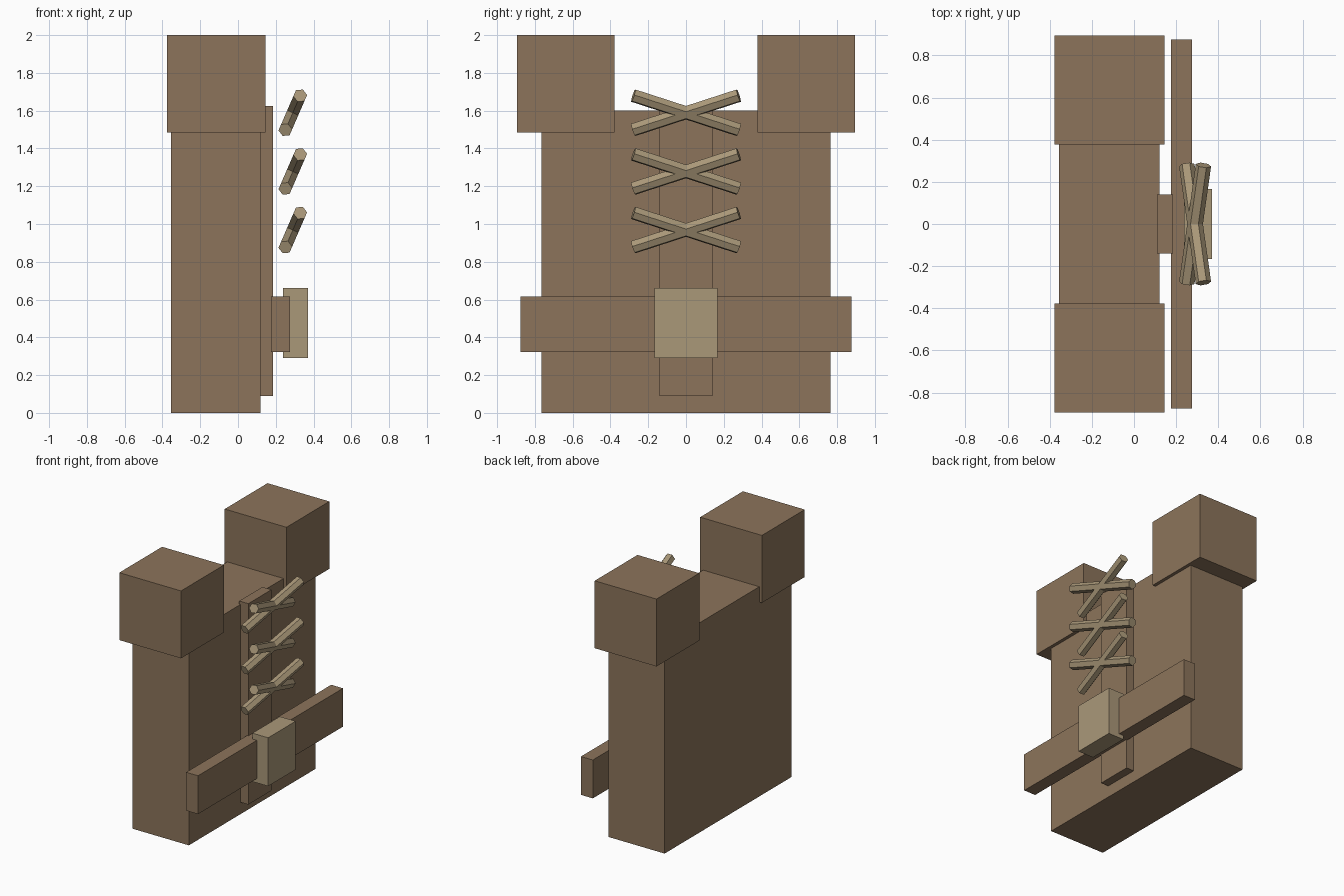
import bpy
from math import radians

default = bpy.data.objects.get("Cube")
if default:
    bpy.data.objects.remove(default, do_unlink=True)


def make_material(name, rgb):
    # 8-bit display colour to linear
    lin = [(c / 255 / 12.92) if c < 11 else ((c / 255 + 0.055) / 1.055) ** 2.4 for c in rgb]
    mat = bpy.data.materials.new(name)
    mat.use_nodes = True
    mat.diffuse_color = (*lin, 1)
    bsdf = next(n for n in mat.node_tree.nodes if n.type == 'BSDF_PRINCIPLED')
    bsdf.inputs["Base Color"].default_value = (*lin, 1)
    bsdf.inputs["Roughness"].default_value = 0.9
    return mat


leather = make_material("brown leather", (140, 116, 91))
tan = make_material("tan cord", (170, 152, 121))


def box(name, x, y, z, mat):
    """Box given by its (min, max) range on each axis."""
    ranges = (x, y, z)
    bpy.ops.mesh.primitive_cube_add(size=1, location=[(a + b) / 2 for a, b in ranges])
    ob = bpy.context.object
    ob.name = name
    ob.scale = [b - a for a, b in ranges]
    bpy.ops.object.transform_apply(location=False, rotation=False, scale=True)
    ob.data.materials.append(mat)
    return ob


def rod(name, location, swing):
    """Six-sided lace, swung sideways and leaning with the chest."""
    bpy.ops.mesh.primitive_cylinder_add(
        vertices=6, radius=0.037, depth=0.592, location=location,
        rotation=(radians(swing), radians(23.5), 0))
    ob = bpy.context.object
    ob.name = name
    ob.data.materials.append(tan)


# Torso and front strip
box("torso", (-0.355, 0.12), (-0.765, 0.765), (0, 1.602), leather)
box("front_strip", (0.108, 0.185), (-0.14, 0.14), (0.09, 1.625), leather)

# Shoulder pads
box("shoulder_pad_a", (-0.377, 0.145), (-0.895, -0.378), (1.485, 2), leather)
box("shoulder_pad_b", (-0.377, 0.145), (0.378, 0.895), (1.485, 2), leather)

# Belt and buckle
box("belt", (0.175, 0.275), (-0.875, 0.875), (0.322, 0.615), leather)
box("buckle", (0.238, 0.371), (-0.166, 0.166), (0.29, 0.66), tan)

# Crossed laces
for i, z in enumerate((0.968, 1.278, 1.589)):
    for side, swing in (("a", 70.5), ("b", -70.5)):
        rod(f"lace_{i + 1}_{side}", (0.29, 0, z), swing)
